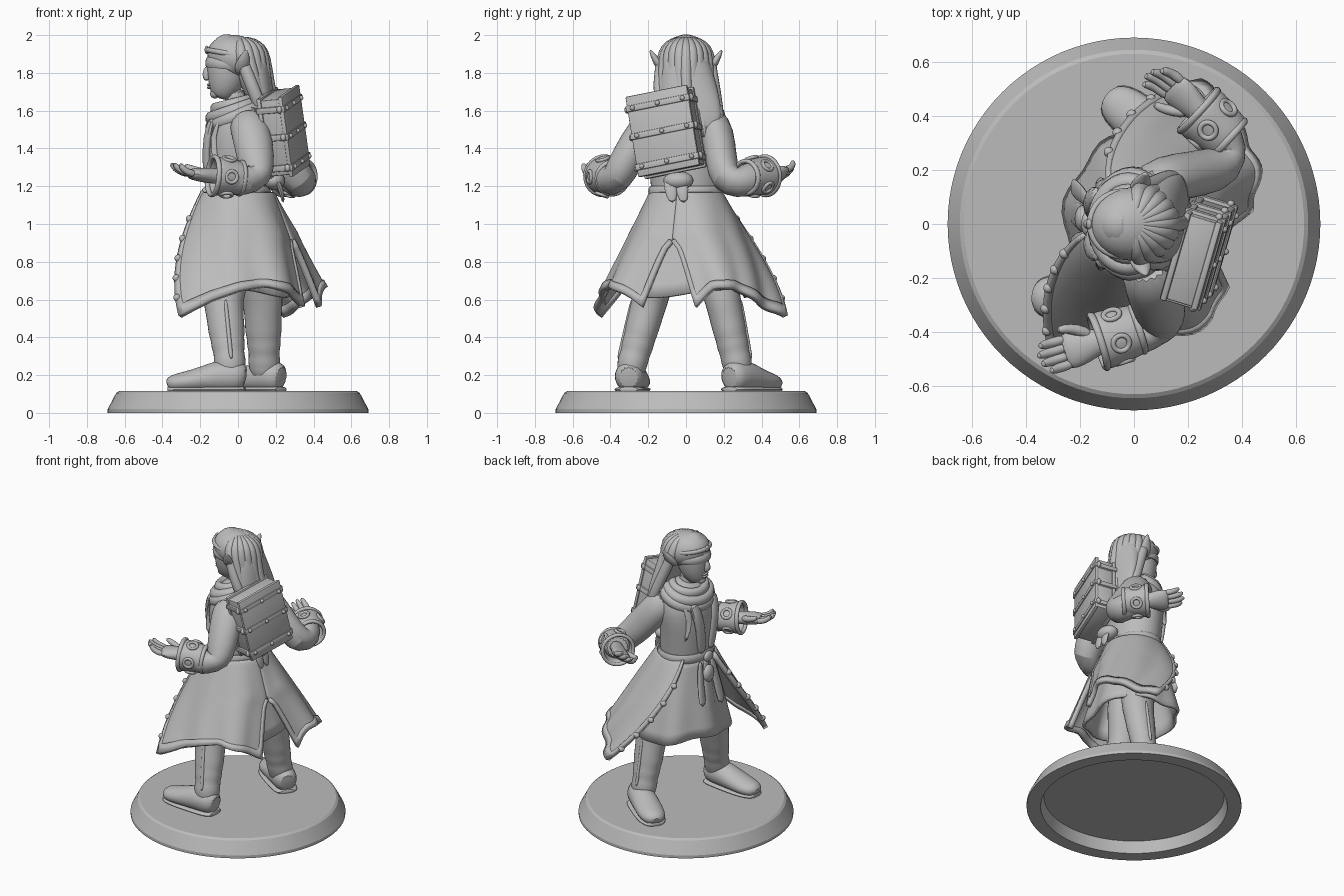
import bpy, bmesh
from math import sin, cos, pi, radians
from mathutils import Vector, Matrix, Euler

if "Cube" in bpy.data.objects:
    bpy.data.objects.remove(bpy.data.objects["Cube"])

GREY = bpy.data.materials.new("plain_grey")
GREY.use_nodes = True
GREY.diffuse_color = (0.5, 0.5, 0.5, 1)
GREY.node_tree.nodes["Principled BSDF"].inputs["Base Color"].default_value = (0.5, 0.5, 0.5, 1)
Z, X = Vector((0, 0, 1)), Vector((1, 0, 0))


def finish(name, bm, sub=0, solid=0, angle=50):
    bmesh.ops.recalc_face_normals(bm, faces=bm.faces)
    me = bpy.data.meshes.new(name)
    bm.to_mesh(me)
    bm.free()
    ob = bpy.data.objects.new(name, me)
    bpy.context.collection.objects.link(ob)
    me.materials.append(GREY)
    bpy.ops.object.select_all(action='DESELECT')
    ob.select_set(True)
    bpy.context.view_layer.objects.active = ob
    bpy.ops.object.shade_smooth_by_angle(angle=radians(angle))
    if solid:
        mod = ob.modifiers.new("thickness", 'SOLIDIFY')
        mod.thickness, mod.offset = solid, 0
    if sub:
        mod = ob.modifiers.new("round", 'SUBSURF')
        mod.levels = mod.render_levels = sub


def tube(name, rings, ref=X, n=16, sub=1, cap=True, solid=0):
    """Loft of ellipses (x, y, z, a, b); radius a lies along ref."""
    bm, loops = bmesh.new(), []
    pts = [Vector(r[:3]) for r in rings]
    for i, r in enumerate(rings):
        t = (pts[min(i + 1, len(pts) - 1)] - pts[max(i - 1, 0)]).normalized()
        u = (ref - t * ref.dot(t)).normalized()
        v = t.cross(u)
        loops.append([bm.verts.new(pts[i] + u * r[3] * cos(2 * pi * k / n) + v * r[-1] * sin(2 * pi * k / n))
                      for k in range(n)])
    for p, q in zip(loops, loops[1:]):
        for k in range(n):
            bm.faces.new((p[k], p[k - 1], q[k - 1], q[k]))
    if cap:
        bm.faces.new(loops[0])
        bm.faces.new(loops[-1])
    finish(name, bm, sub, solid)


def upright(name, rows, **kw):
    """Vertical loft from rows (x, z, rx, ry)."""
    tube(name, [(x, 0, z, a, b) for x, z, a, b in rows], **kw)


def ball(name, loc, size, rot=(0, 0, 0), seg=20):
    bm = bmesh.new()
    M = Matrix.LocRotScale(Vector(loc), Euler([radians(a) for a in rot]), Vector(size))
    bmesh.ops.create_uvsphere(bm, u_segments=seg, v_segments=seg // 2 + 2, radius=1, matrix=M)
    finish(name, bm)


def box(name, M, loc, size, bevel=0.008):
    bm = bmesh.new()
    bmesh.ops.create_cube(bm, size=1, matrix=M @ Matrix.LocRotScale(Vector(loc), None, Vector(size)))
    bmesh.ops.bevel(bm, geom=bm.edges[:], offset=bevel, segments=2, affect='EDGES', profile=0.5)
    finish(name, bm, angle=35)


def ring(name, loc, rx, ry, thick, tall, rot=Euler()):
    """Closed band with an oval cross-section."""
    bm = bmesh.new()
    M = Matrix.LocRotScale(Vector(loc), rot, None)
    grid = [[bm.verts.new(M @ Vector(((rx + thick * cos(b)) * cos(a), (ry + thick * cos(b)) * sin(a), tall * sin(b))))
             for b in [2 * pi * j / 10 for j in range(10)]] for a in [2 * pi * i / 32 for i in range(32)]]
    for i in range(32):
        for j in range(10):
            bm.faces.new((grid[i][j], grid[i - 1][j], grid[i - 1][j - 1], grid[i][j - 1]))
    finish(name, bm)


# Round base with a hollow underside
bm = bmesh.new()
prof = [(0, .08), (.58, .08), (.6, 0), (.69, 0), (.69, .02), (.645, .105), (.63, .115), (0, .115)]
vs = [bm.verts.new((r, 0, z)) for r, z in prof]
es = [bm.edges.new(p) for p in zip(vs, vs[1:])]
bmesh.ops.spin(bm, geom=vs + es, cent=(0, 0, 0), axis=Z, angle=2 * pi, steps=96, use_merge=True)
bmesh.ops.remove_doubles(bm, verts=bm.verts, dist=.0005)
finish("base", bm, angle=25)

# Legs and boots
for side, hip, knee, ankle, heel, toe in (
        ("left", (0, -.1, 1), (-.08, -.185, .62), (-.04, -.29, .24), (.045, -.305), (-.375, -.265)),
        ("right", (.05, .1, 1), (.13, .19, .62), (.14, .275, .24), (.235, .225), (-.1, .475))):
    h, k, a = Vector(hip), Vector(knee), Vector(ankle)
    tube(side + "_leg", [(*h, .13, .12), (*k, .112, .1), (*k.lerp(a, .15), .106, .095), (*k.lerp(a, .35), .098, .092),
                         (*k.lerp(a, .5), .1, .09), (*k.lerp(a, .6), .089, .084), (*k.lerp(a, .7), .092, .088),
                         (*k.lerp(a, .8), .08, .078), (*k.lerp(a, .9), .088, .084), (*a, .082, .078),
                         (a.x, a.y, .17, .07, .065)])
    out = Vector((.01, .085 if side == "right" else -.085, 0))
    tube(side + "_leg_seam", [(*(k.lerp(a, f) + out * (1.1 - .2 * f)), .012, .012) for f in (0, .4, .7, .9)], n=8)
    H, T = Vector((*heel, 0)), Vector((*toe, 0))
    foot = [(0, .185, .065, .055), (.1, .195, .085, .08), (.34, .195, .09, .086), (.55, .178, .068, .09),
            (.8, .162, .054, .09), (.95, .155, .046, .068), (1, .145, .028, .035)]
    tube(side + "_foot", [(*(H.lerp(T, s) + Z * z), p, q) for s, z, p, q in foot], ref=Z)
    tube(side + "_sole", [(*(H.lerp(T, s) + Z * .124), .018, q + .003) for s, z, p, q in foot], ref=Z)

# Torso, belt and inner tunic
upright("torso", [(0, 1.1, .16, .19), (0, 1.2, .16, .185), (-.01, 1.34, .165, .2), (-.005, 1.47, .172, .22),
                  (.01, 1.57, .155, .21), (.01, 1.64, .11, .14), (0, 1.68, .06, .07)], n=24)
bm = bmesh.new()
rows = []
for j in range(9):
    t, row = j / 8, []
    for i in range(48):
        a = 2 * pi * i / 48
        fold = .014 * t * sin(7 * a)
        row.append(bm.verts.new((.02 * t + cos(a) * (.15 + .12 * t + fold),
                                 sin(a) * (.17 + .16 * t + fold), 1.17 - .54 * t + .02 * t * sin(3 * a))))
    rows.append(row)
for p, q in zip(rows, rows[1:]):
    for i in range(48):
        bm.faces.new((p[i], p[i - 1], q[i - 1], q[i]))
finish("inner_tunic", bm, solid=.02)
ring("belt", (0, 0, 1.17), .16, .186, .014, .032)
for i, (y, w, low) in enumerate(((-.06, .06, .8), (.03, .08, .74), (.11, .06, .86))):
    tube(f"belt_tab_{i}", [(-.165, y * .7, 1.16, .015, w * .4), (-.19, y, 1.0, .014, w * .6),
                           (-.235, y * 1.3, low, .014, w * .8)], n=8)
ball("belt_buckle", (-.175, 0, 1.16), (.02, .045, .035))
ball("belt_pouch", (-.19, .02, 1.05), (.03, .05, .06))


# Coat skirt: two flared panels parted in front and slit at the back
def lerp(a, b, t):
    return a + (b - a) * t


def coat_point(front, back, hem, u, t):
    slit = max(0, (t - .43) / .57) ** .55
    az = radians(lerp(lerp(*front, t), lerp(*back, slit), u))
    s = u * (len(hem) - 1)
    i = min(int(s), len(hem) - 2)
    r, z = (lerp(hem[i][c], hem[i + 1][c], s - i) for c in (0, 1))
    r = lerp(.185, r, t) + .012 * t * sin(20 * u)
    return Vector((r * cos(az), r * sin(az), lerp(1.17, z, t)))


def coat_panel(name, spec, trim):
    n, m, bm = 26, 14, bmesh.new()
    g = [[bm.verts.new(coat_point(*spec, i / n, j / m)) for j in range(m + 1)] for i in range(n + 1)]
    for i in range(n):
        for j in range(m):
            if not trim or i == 0 or j == m - 1 or (i == n - 1 and j >= 6):
                bm.faces.new((g[i][j], g[i + 1][j], g[i + 1][j + 1], g[i][j + 1]))
    for v in [v for v in bm.verts if not v.link_faces]:
        bm.verts.remove(v)
    finish(name, bm, sub=0 if trim else 1, solid=.032 if trim else .018)


panels = {
    "left": ((190, 236), (347, 326), ((.55, .51), (.48, .6), (.43, .65), (.43, .67), (.45, .64), (.4, .56))),
    "right": ((122, 65), (-15, 7), ((.58, .51), (.54, .55), (.52, .61), (.51, .66), (.48, .66), (.42, .56)))}
for side, spec in panels.items():
    coat_panel(side + "_coat_skirt", spec, False)
    coat_panel(side + "_coat_trim", spec, True)
    s = -1 if side == "left" else 1
    for i in range(5):
        ball(f"{side}_coat_stud_{i}", coat_point(*spec, .02, .22 + .16 * i) + Vector((-.014, s * .006, 0)),
             (.02, .02, .02), seg=10)
    tube(side + "_lapel", [(-.13, s * .11, 1.57, .025, .04), (-.165, s * .09, 1.45, .025, .045),
                           (-.165, s * .065, 1.33, .025, .04), (-.155, s * .045, 1.18, .025, .04)], n=10)

# Cowl around the neck
upright("neck", [(0, 1.55, .065, .065), (-.02, 1.74, .06, .06)])
for i, (x, z, rx, ry, th, tilt) in enumerate(((-.02, 1.63, .1, .12, .03, -14), (-.02, 1.6, .125, .155, .036, -19),
                                              (-.01, 1.57, .14, .175, .035, -24))):
    ring(f"cowl_fold_{i}", (x, 0, z), rx, ry, th, .038, Euler((0, radians(tilt), 0)))
ball("hood", (.12, 0, 1.57), (.08, .18, .09), (0, 20, 0))

# Head, face and blindfold
upright("head", [(-.1, 1.665, .04, .035), (-.09, 1.69, .066, .06), (-.068, 1.74, .095, .088), (-.055, 1.81, .112, .102),
                 (-.05, 1.89, .12, .107), (-.03, 1.95, .1, .09), (0, 1.98, .05, .05)], n=20)
tube("nose", [(-.158, 0, 1.84, .014, .014), (-.172, 0, 1.79, .024, .022), (-.162, 0, 1.757, .016, .026)], n=10)
ball("chin", (-.122, 0, 1.69), (.026, .035, .026))
for i, z in enumerate((1.737, 1.722)):
    ball(f"lip_{i}", (-.152, 0, z), (.012, .03, .008))
ring("blindfold", (-.05, 0, 1.845), .112, .106, .012, .028, Euler((0, radians(6), 0)))
ring("circlet", (-.04, 0, 1.9), .125, .12, .012, .014, Euler((0, radians(10), 0)))
ball("circlet_gem", (-.165, 0, 1.922), (.012, .022, .022))

# Hair: cap, long fall and locks that follow the crown and drop behind
ball("hair_cap", (-.005, 0, 1.882), (.16, .136, .116), (0, 14, 0), seg=28)
tube("hair_fall", [(.03, 0, 1.93, .1, .11), (.07, 0, 1.84, .1, .13), (.105, .01, 1.72, .08, .155),
                   (.15, .03, 1.6, .055, .16), (.18, .05, 1.5, .03, .14), (.18, .06, 1.45, .01, .08)], n=24)
for i in range(11):
    s = i / 5 - 1
    a, far = s * radians(82), abs(s)
    crown = [(-.005 + .145 * cos(e) * cos(a), .122 * cos(e) * sin(a), 1.878 + .108 * sin(e), r, r)
             for e, r in ((1.45, .012), (.95, .026), (.5, .034), (.05, .038))]
    tube(f"hair_lock_{i}", crown + [(.16 - .09 * far, s * .145, 1.74, .036, .038),
                                    (.185 - .07 * far, s * .15 + .015, 1.63, .034, .038),
                                    (.2 - .05 * far, s * .14 + .04, 1.53, .026, .034),
                                    (.2, s * .12 + .05, 1.45, .006, .01)], n=8, ref=Vector((.3, 1, .2)))
for side, s in (("left", -1), ("right", 1)):
    tube(side + "_ear", [(.0, s * .1, 1.8, .022, .024), (.02, s * .138, 1.835, .042, .026),
                         (.035, s * .165, 1.875, .034, .02), (.045, s * .192, 1.925, .006, .006)], n=10)


# Arms, cuffs and hands
def hand(side, wrist, direction, up, curl, flip):
    w, d = Vector(wrist), Vector(direction).normalized()
    up = Vector(up)
    up = (up - d * up.dot(d)).normalized()
    across = up.cross(d) * flip
    tube(side + "_palm", [(*(w + d * s), p, q) for s, p, q in
                          ((-.08, .045, .05), (0, .042, .046), (.05, .042, .066), (.11, .034, .074),
                           (.14, .024, .064))], ref=up, n=12)
    for i in range(4):
        root = w + d * .115 + across * (.046 - .031 * i)
        length = (.105, .122, .116, .092)[i]
        spread = across * (.012 - .008 * i)
        tube(f"{side}_finger_{i}", [(*(root + (d + spread * 3) * length * f + up * curl * c), r, r) for f, c, r in
                                    ((0, 0, .021), (.45, .1, .021), (.8, .45, .019), (1, 1, .012))], n=8)
    tube(side + "_thumb", [(*(w + d * f + across * c + up * h), r, r) for f, c, h, r in
                           ((.02, .03, .01, .026), (.07, .07, .02, .025), (.115, .085, .035, .021),
                            (.14, .085, .045, .01))], n=8)


arms = {
    "left": (((.04, -.14, 1.57, .1, .09), (.07, -.23, 1.49, .108, .092), (.095, -.31, 1.35, .103, .088),
              (.1, -.365, 1.24, .09, .09), (.05, -.4, 1.225, .085, .085), (-.05, -.42, 1.245, .09, .09),
              (-.1, -.43, 1.25, .085, .085)),
             (-.13, -.435, 1.255), (-.95, -.3, .08), (0, 0, 1), .05, -1),
    "right": (((.05, .12, 1.57, .1, .09), (.12, .17, 1.48, .105, .09), (.23, .185, 1.34, .103, .086),
               (.33, .21, 1.23, .09, .09), (.345, .27, 1.215, .085, .085), (.3, .345, 1.24, .09, .09),
               (.265, .39, 1.25, .085, .085)),
              (.24, .42, 1.255), (-.6, .55, .04), (-.4, -.4, .8), .05, 1)}
for side, (sleeve, wrist, d, up, curl, flip) in arms.items():
    tube(side + "_sleeve", sleeve)
    hand(side, wrist, d, up, curl, flip)
    w, v = Vector(wrist), Vector(d).normalized()
    q = v.to_track_quat('Z', 'Y')
    tube(side + "_cuff", [(*(w + v * s), r, r * .93) for s, r in
                          ((-.16, .086), (-.12, .092), (-.05, .1), (.0, .106))], cap=False, solid=.018)
    for i, (s, r) in enumerate(((-.15, .086), (0, .102))):
        ring(f"{side}_cuff_trim_{i}", w + v * s, r, r, .012, .014, q)
    for i in range(5):
        out = q @ Vector((cos(2 * pi * i / 5), sin(2 * pi * i / 5), 0))
        ring(f"{side}_cuff_loop_{i}", w - v * .07 + out * .1, .03, .03, .01, .01, out.to_track_quat('Z', 'Y'))

# Book-shaped backpack with bands and rivets
P = Matrix.LocRotScale(Vector((.24, -.105, 1.487)), Euler([radians(a) for a in (11, -5, -17)]), None)
box("pack_core", P, (0, 0, 0), (.12, .33, .41))
for name, x in (("pack_inner_board", -.06), ("pack_outer_board", .06)):
    box(name, P, (x, 0, 0), (.025, .345, .435))
for i, z in enumerate((-.165, 0, .15)):
    box(f"pack_band_{i}", P, (0, 0, z), (.158, .357, .034), .006)
    for j, y in enumerate((-.14, 0, .14)):
        ball(f"pack_rivet_{i}_{j}", P @ Vector((.08, y, z)), (.013, .013, .013), seg=10)
    for s in (-1, 1):
        ball(f"pack_clasp_{i}_{s}", P @ Vector((.05, s * .178, z)), (.015, .015, .02), seg=10)
ball("pack_pouch", (.19, -.04, 1.23), (.06, .08, .05))
for i, y in enumerate((-.09, -.03)):
    tube(f"pack_strap_end_{i}", [(.2, y, 1.25, .015, .035), (.23, y + .01, 1.18, .016, .04),
                                 (.24, y + .02, 1.11, .008, .02)], n=8)
for side, s in (("left", -1), ("right", 1)):
    tube(side + "_shoulder_strap", [(.18, s * .14, 1.58, .014, .03), (.06, s * .15, 1.64, .014, .03),
                                    (-.08, s * .15, 1.59, .014, .03), (-.145, s * .14, 1.47, .014, .03),
                                    (-.11, s * .17, 1.3, .014, .03)], n=8, ref=Z)
